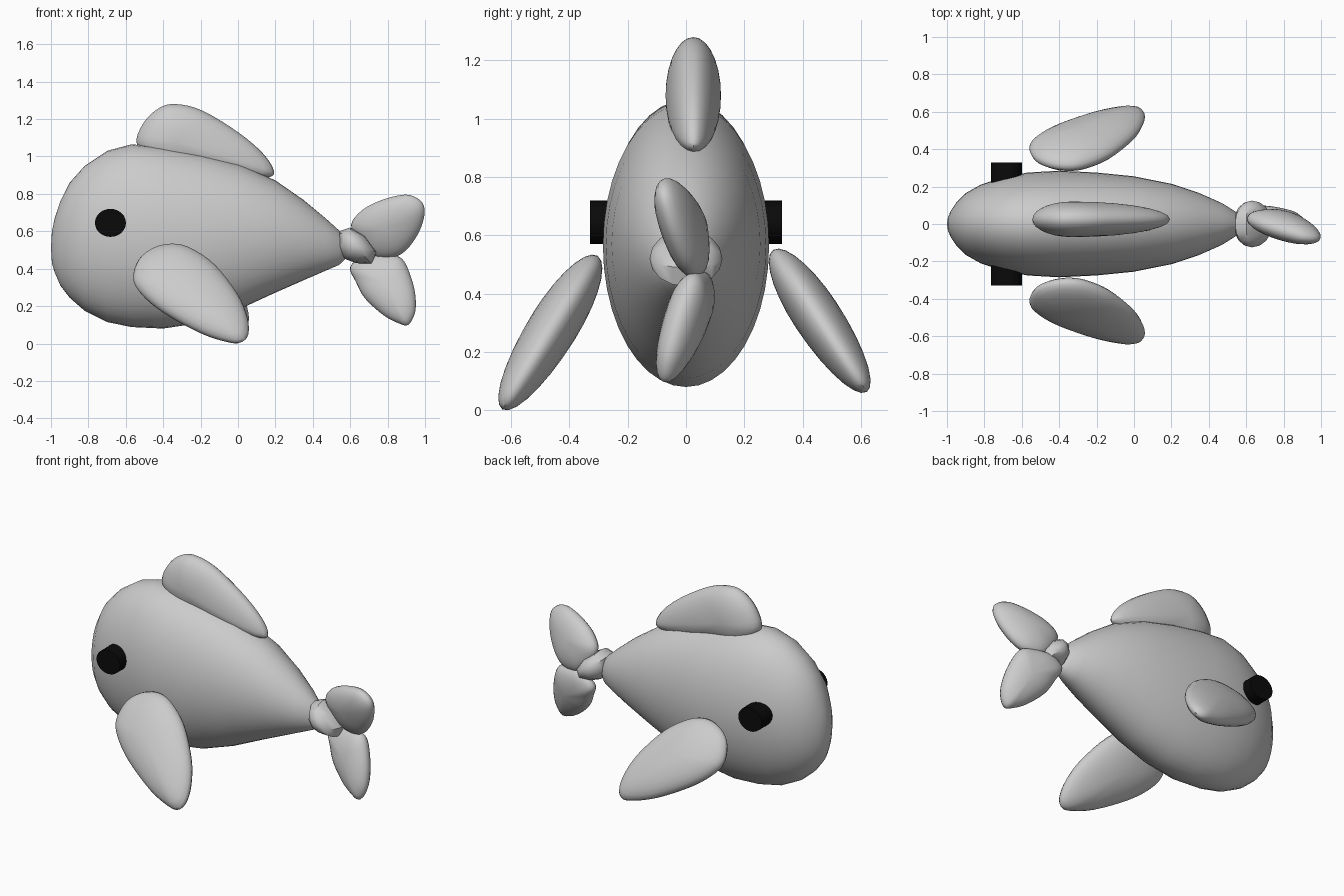
import bpy, bmesh
from math import sin, cos, pi, sqrt
from mathutils import Vector

if "Cube" in bpy.data.objects:
    bpy.data.objects.remove(bpy.data.objects["Cube"])


def finish(name, bm, smooth=60):
    bmesh.ops.recalc_face_normals(bm, faces=bm.faces)
    me = bpy.data.meshes.new(name)
    bm.to_mesh(me)
    bm.free()
    ob = bpy.data.objects.new(name, me)
    bpy.context.collection.objects.link(ob)
    bpy.ops.object.select_all(action='DESELECT')
    ob.select_set(True)
    bpy.context.view_layer.objects.active = ob
    bpy.ops.object.shade_smooth_by_angle(angle=smooth * pi / 180)
    return ob


def skin(bm, rings, start, end):
    """Join vertex rings and close both ends on a point."""
    rings = [[bm.verts.new(p) for p in r] for r in rings]
    n = len(rings[0])
    for a, b in zip(rings, rings[1:]):
        for i in range(n):
            j = (i + 1) % n
            bm.faces.new((a[i], a[j], b[j], b[i]))
    for r, p in ((rings[0], start), (rings[-1], end)):
        tip = bm.verts.new(p)
        for i in range(n):
            bm.faces.new((r[i], r[(i + 1) % n], tip))


def rounded(points, steps):
    """Closed smooth curve through the points."""
    pts = [Vector(p) for p in points]
    n, out = len(pts), []
    for i in range(n):
        a, b, c, d = (pts[(i + k) % n] for k in (-1, 0, 1, 2))
        for s in range(steps):
            t = s / steps
            out.append(0.5 * (2 * b + (c - a) * t + (2 * a - 5 * b + 4 * c - d) * t ** 2
                              + (3 * b - a - 3 * c + d) * t ** 3))
    return out


def fin(name, outline, centre, plane, thick, steps=4, levels=7, smooth=60):
    """Pillow shape: x-z outline laid on the plane y = c + a*x + b*z."""
    c, a, b = plane
    normal = Vector((-a, 1, -b)).normalized()
    mid = Vector(centre)
    curve = rounded(outline, steps)

    def place(p, h):
        return Vector((p.x, c + a * p.x + b * p.y, p.y)) + normal * h

    rings = []
    for k in range(1, 2 * levels):
        t = -pi / 2 + pi * k / (2 * levels)
        rings.append([place(mid + (p - mid) * cos(t), thick * sin(t)) for p in curve])
    bm = bmesh.new()
    skin(bm, rings, place(mid, -thick), place(mid, thick))
    return finish(name, bm, smooth)


# Body: elliptical sections (x, top, bottom, half width)
sections = [
    (-.995, .60, .43, .035), (-.98, .67, .38, .07), (-.95, .76, .31, .115),
    (-.90, .86, .245, .165), (-.82, .95, .175, .21), (-.70, 1.03, .115, .25),
    (-.57, 1.065, .088, .275), (-.40, 1.05, .08, .285), (-.20, 1.015, .11, .275),
    (0, .962, .18, .255), (.20, .872, .272, .215), (.35, .768, .338, .165),
    (.47, .668, .39, .112), (.54, .605, .42, .068), (.572, .56, .45, .035)]
bm = bmesh.new()
rings = []
for x, top, bot, w in sections:
    rings.append([(x, w * cos(2 * pi * i / 40), (top + bot) / 2 + (top - bot) / 2 * sin(2 * pi * i / 40))
                  for i in range(40)])
skin(bm, rings, (-1, 0, .51), (.582, 0, .505))
finish("body", bm)

# Back fin
fin("back_fin", [(-.54, 1.06), (-.505, 1.18), (-.42, 1.26), (-.33, 1.28), (-.19, 1.245), (0, 1.13),
                 (.13, 1.02), (.19, .93), (.17, .89), (.05, .88), (-.2, .92), (-.42, .95)],
    (-.33, 1.08), (.025, 0, 0), .095)

# Side flippers, the rear one sits a little higher
flipper = [(-.56, .35), (-.53, .45), (-.45, .51), (-.35, .53), (-.25, .505), (-.12, .415), (0, .26),
           (.05, .14), (.055, .05), (.02, .008), (-.05, .01), (-.2, .06), (-.4, .17), (-.52, .27)]
fin("flipper_front", flipper, (-.28, .29), (-.632, 0, .62), .085)
fin("flipper_back", [(x, .06 + z * .925) for x, z in flipper], (-.28, .328),
    (.662, 0, -.66), .082)

# Tail flukes
fin("tail_fluke_upper", [(.605, .635), (.66, .71), (.75, .76), (.85, .79), (.92, .793), (.98, .76), (.998, .7),
                         (.97, .6), (.9, .5), (.82, .458), (.72, .47), (.64, .55)],
    (.79, .63), (.3235, -.22, -.25), .072)
fin("tail_fluke_lower", [(.6, .41), (.63, .33), (.68, .24), (.78, .15), (.86, .108), (.91, .1), (.945, .16),
                         (.95, .24), (.93, .34), (.88, .45), (.8, .475), (.68, .47)],
    (.8, .31), (.0985, -.22, .25), .072)

# Tail joint, coarse knuckle
fin("tail_joint", [(.53, .52), (.54, .6), (.6, .62), (.68, .575), (.74, .49), (.715, .425), (.63, .43), (.565, .455)],
    (.63, .52), (0, 0, 0), .125, steps=1, levels=4, smooth=40)

# Eyes
black = bpy.data.materials.new("black")
black.diffuse_color = (.003, .003, .003, 1)
black.use_nodes = True
black.node_tree.nodes["Principled BSDF"].inputs["Base Color"].default_value = black.diffuse_color
for side, label in ((-1, "front"), (1, "back")):
    bm = bmesh.new()
    bmesh.ops.create_cone(bm, cap_ends=True, segments=24, radius1=1, radius2=1, depth=1)
    for v in bm.verts:
        x, y, z = v.co
        v.co = (-.682 + .083 * x, side * .255 + .15 * z, .645 + .075 * y)
    finish("eye_" + label, bm, 30).data.materials.append(black)
